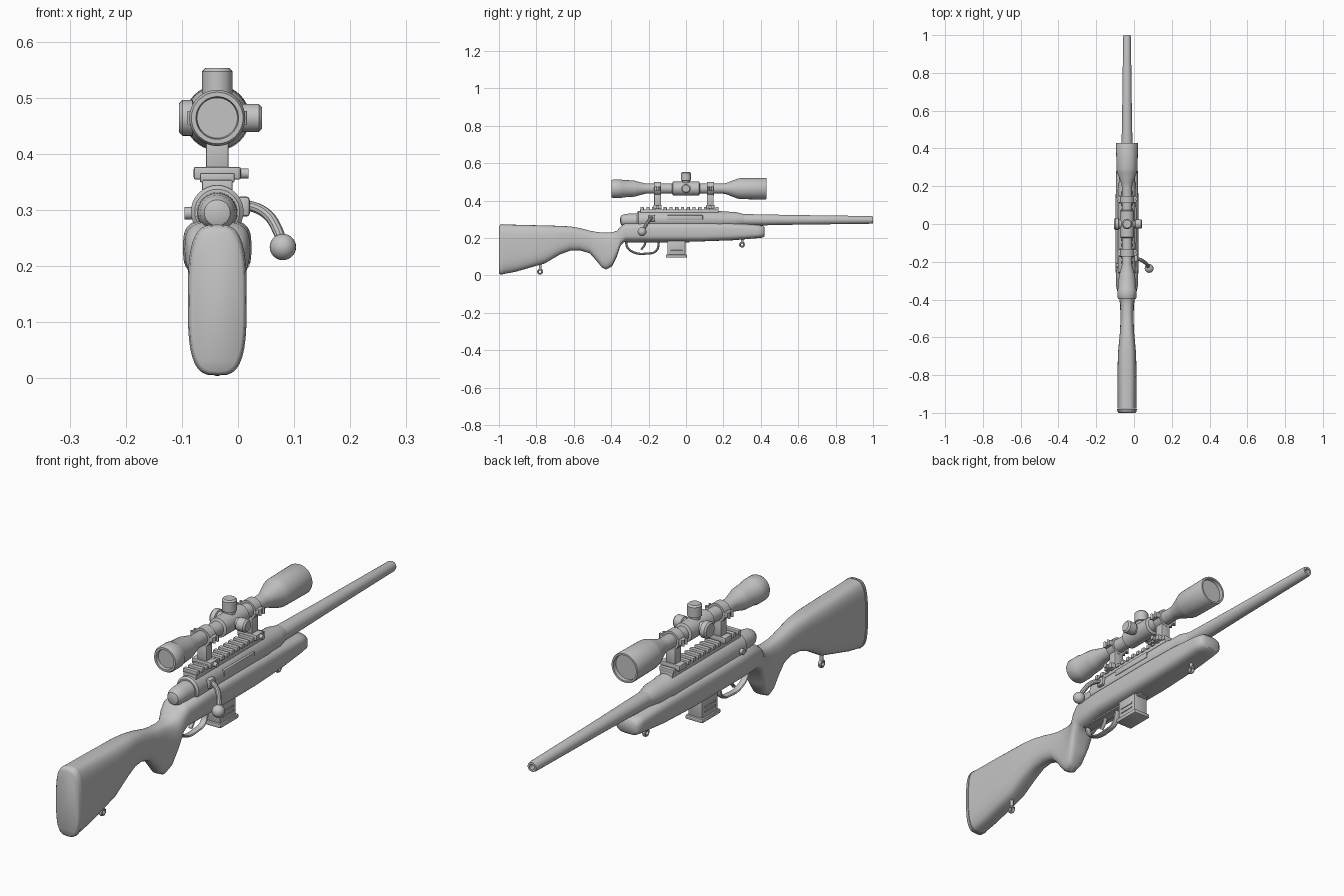
import bpy, bmesh, math
from mathutils import Vector, Matrix

if "Cube" in bpy.data.objects:
    bpy.data.objects.remove(bpy.data.objects["Cube"])

CX = -0.037          # centre plane of the whole model
BORE, SIGHT = 0.297, 0.464

grey = bpy.data.materials.new("plain grey")
grey.diffuse_color = (0.55, 0.55, 0.55, 1)
grey.use_nodes = True
grey.node_tree.nodes["Principled BSDF"].inputs["Base Color"].default_value = grey.diffuse_color


def finish(name, bm, angle=35):
    bmesh.ops.recalc_face_normals(bm, faces=bm.faces)
    me = bpy.data.meshes.new(name)
    bm.to_mesh(me)
    bm.free()
    ob = bpy.data.objects.new(name, me)
    bpy.context.collection.objects.link(ob)
    smooth(ob, angle)
    return ob


def smooth(ob, angle=35):
    ob.data.materials.clear()
    ob.data.materials.append(grey)
    bpy.ops.object.select_all(action='DESELECT')
    ob.select_set(True)
    bpy.context.view_layer.objects.active = ob
    bpy.ops.object.shade_smooth_by_angle(angle=math.radians(angle))


def skin(bm, rings):
    """Join equal rings of points and cap both ends."""
    vs = [[bm.verts.new(p) for p in r] for r in rings]
    n = len(vs[0])
    for a, b in zip(vs, vs[1:]):
        for i in range(n):
            bm.faces.new((a[i], a[(i + 1) % n], b[(i + 1) % n], b[i]))
    bm.faces.new(vs[0])
    bm.faces.new(vs[-1])


def lathe(name, profile, origin, axis='Y', n=32):
    """Turn (distance, radius) points around an axis through origin."""
    d = {'X': Vector((1, 0, 0)), 'Y': Vector((0, 1, 0)), 'Z': Vector((0, 0, 1))}[axis]
    u = Vector((d.y, d.z, d.x))
    w = d.cross(u)
    bm = bmesh.new()
    skin(bm, [[Vector(origin) + d * t + r * (u * math.cos(k * math.tau / n) + w * math.sin(k * math.tau / n))
               for k in range(n)] for t, r in profile])
    return finish(name, bm)


def box(name, x, y, z, bevel=0.003):
    """Box from ranges; x is relative to the centre plane."""
    bm = bmesh.new()
    size = (x[1] - x[0], y[1] - y[0], z[1] - z[0])
    mid = (CX + sum(x) / 2, sum(y) / 2, sum(z) / 2)
    bmesh.ops.create_cube(bm, size=1, matrix=Matrix.Translation(mid) @ Matrix.Diagonal((*size, 1)))
    if bevel:
        bmesh.ops.bevel(bm, geom=bm.edges[:], offset=bevel, segments=2, affect='EDGES', profile=0.5)
    return finish(name, bm)


def tube(name, pts, radius, flat=1.0):
    """Smooth round bar through points; flat widens it along x."""
    cu = bpy.data.curves.new(name, 'CURVE')
    cu.dimensions = '3D'
    cu.bevel_depth, cu.bevel_resolution, cu.use_fill_caps = radius, 3, True
    sp = cu.splines.new('BEZIER')
    sp.bezier_points.add(len(pts) - 1)
    for b, p in zip(sp.bezier_points, pts):
        b.co = (p[0] / flat, p[1], p[2])
        b.handle_left_type = b.handle_right_type = 'AUTO'
    ob = bpy.data.objects.new(name, cu)
    bpy.context.collection.objects.link(ob)
    bpy.ops.object.select_all(action='DESELECT')
    ob.select_set(True)
    bpy.context.view_layer.objects.active = ob
    bpy.ops.object.convert(target='MESH')
    ob = bpy.context.object
    ob.location.x = CX
    ob.scale.x = flat
    smooth(ob)


def loft(name, stations, n=36):
    """Rounded sections along y: (y, top, bottom, half width, squareness)."""
    bm = bmesh.new()
    rings = []
    for y, top, bot, hw, e in stations:
        ring = []
        for k in range(n):
            c, s = math.cos(k * math.tau / n), math.sin(k * math.tau / n)
            ring.append((CX + hw * math.copysign(abs(c) ** (2 / e), c), y,
                         (top + bot) / 2 + (top - bot) / 2 * math.copysign(abs(s) ** (2 / e), s)))
        rings.append(ring)
    skin(bm, rings)
    return finish(name, bm, 50)


# Stock: butt, wrist, pistol grip and forend
loft("stock", [
    (-0.978, .273, .007, .051, 3.2), (-.91, .271, .02, .051, 3.2), (-.83, .269, .043, .051, 3.2),
    (-.755, .267, .064, .050, 3.1), (-.674, .265, .112, .047, 3), (-.62, .262, .132, .042, 2.7),
    (-.567, .253, .134, .037, 2.5), (-.513, .239, .118, .035, 2.5), (-.476, .232, .075, .035, 2.7),
    (-.45, .230, .043, .036, 3), (-.428, .229, .032, .037, 3), (-.396, .230, .048, .041, 3),
    (-.37, .238, .10, .047, 3), (-.35, .262, .160, .053, 3), (-.325, .279, .182, .058, 3.2),
    (-.2, .283, .182, .061, 3.4), (.08, .283, .182, .061, 3.4), (.25, .28, .188, .058, 3.4),
    (.38, .271, .199, .053, 3.2), (.41, .267, .202, .050, 3), (.42, .258, .210, .040, 2.8)])
loft("butt_pad", [
    (-1, .262, .012, .045, 3), (-.994, .271, .006, .050, 3.2), (-.979, .274, .005, .0525, 3.2)])

# Barrelled action
lathe("receiver", [(-.262, .040), (-.255, .047), (.19, .047), (.2, .044), (.26, .043), (.31, .031)], (CX, 0, BORE))
lathe("bolt_shroud", [(-.352, .012), (-.348, .023), (-.335, .031), (-.31, .035), (-.24, .037)], (CX, 0, .295))
lathe("barrel", [(.26, .032), (.42, .029), (.57, .026), (.99, .0205), (1, .018), (1, .010), (.96, .010)],
      (CX, 0, BORE))
box("ejection_port", (.035, .049), (-.1, .09), (.297, .322), .002)
lathe("bolt_release", [(-.012, .011), (.012, .011)], (CX - .046, -.22, .294), 'X', 20)

# Bolt handle
box("handle_root", (.035, .058), (-.2, -.165), (.288, .324), .006)
tube("bolt_handle", [(.04, -.182, .308), (.062, -.186, .306), (.09, -.2, .291),
                     (.108, -.218, .263), (.116, -.232, .24)], .0095)
bm = bmesh.new()
bmesh.ops.create_uvsphere(bm, u_segments=24, v_segments=14, radius=.0235,
                          matrix=Matrix.Translation((.080, -.235, .234)))
finish("bolt_knob", bm)

# Toothed rail
box("rail", (-.027, .027), (-.245, .175), (.325, .353), .002)
for i in range(14):
    y = -.243 + i * .0308
    box("rail_tooth", (-.031, .031), (y, y + .0175), (.349, .366), .003)

# Scope body with recessed lenses
lathe("scope", [
    (-.385, .036), (-.397, .038), (-.397, .046), (-.39, .050), (-.345, .050), (-.34, .047), (-.275, .043),
    (-.262, .039), (-.215, .027), (-.074, .027), (-.07, .037), (.07, .037), (.074, .027), (.195, .027),
    (.215, .030), (.275, .053), (.29, .056), (.425, .058), (.43, .056), (.43, .049), (.415, .048)],
    (CX, 0, SIGHT), n=40)

# Adjustment turrets
def turret(name, axis, sign, length, r):
    lathe(name, [(sign * t, q) for t, q in ((.02, r * .75), (.042, r * .8), (.044, r), (length - .006, r),
                                             (length, r - .006))], (CX, 0, SIGHT), axis, 28)

turret("top_turret", 'Z', 1, .089, .027)
turret("right_turret", 'X', 1, .080, .025)
turret("left_turret", 'X', -1, .068, .032)

# Scope mounts
for y in (-.152, .13):
    lathe("mount_ring", [(-.019, .026), (-.019, .036), (.019, .036), (.019, .026)], (CX, y, SIGHT))
    box("mount_post", (-.02, .02), (y - .018, y + .018), (.37, .435), .002)
    box("mount_clamp", (-.042, .042), (y - .022, y + .022), (.354, .377), .004)
    lathe("clamp_screw", [(0, .009), (.02, .009)], (CX + .036, y, .365), 'X', 16)
    for s in (-1, 1):
        a, b = sorted((s * .03, s * .047))
        box("ring_ear", (a, b), (y - .018, y + .018), (.454, .474), .002)
        for dy in (-.01, .01):
            lathe("ring_screw", [(-.008, .005), (.016, .005)], (CX + s * .048, y + dy, .460), 'Z', 12)

# Magazine
box("magazine", (-.031, .031), (-.1, -.003), (.105, .2), .004)
box("magazine_base", (-.037, .037), (-.108, .005), (.095, .111), .004)
for z in (.128, .146):
    box("magazine_rib", (-.034, .034), (-.085, -.018), (z, z + .007), .002)

# Trigger and guard
tube("trigger_guard", [(0, -.322, .19), (0, -.312, .148), (0, -.275, .122), (0, -.21, .117),
                       (0, -.16, .131), (0, -.143, .19)], .006, 2.2)
tube("trigger", [(0, -.215, .19), (0, -.222, .162), (0, -.24, .138)], .006, 1.4)
box("guard_plate", (-.02, .02), (-.325, .02), (.177, .19), .002)

# Sling swivels
for y, z in ((-.78, .022), (.3, .167)):
    lathe("swivel_stud", [(.006, .007), (.05, .007)], (CX, y, z), 'Z', 16)
    tube("swivel_loop", [(.0, y + .011 * math.cos(a), z + .011 * math.sin(a) - .002)
                         for a in [k * math.tau / 8 for k in range(9)]], .005, 1.5)
